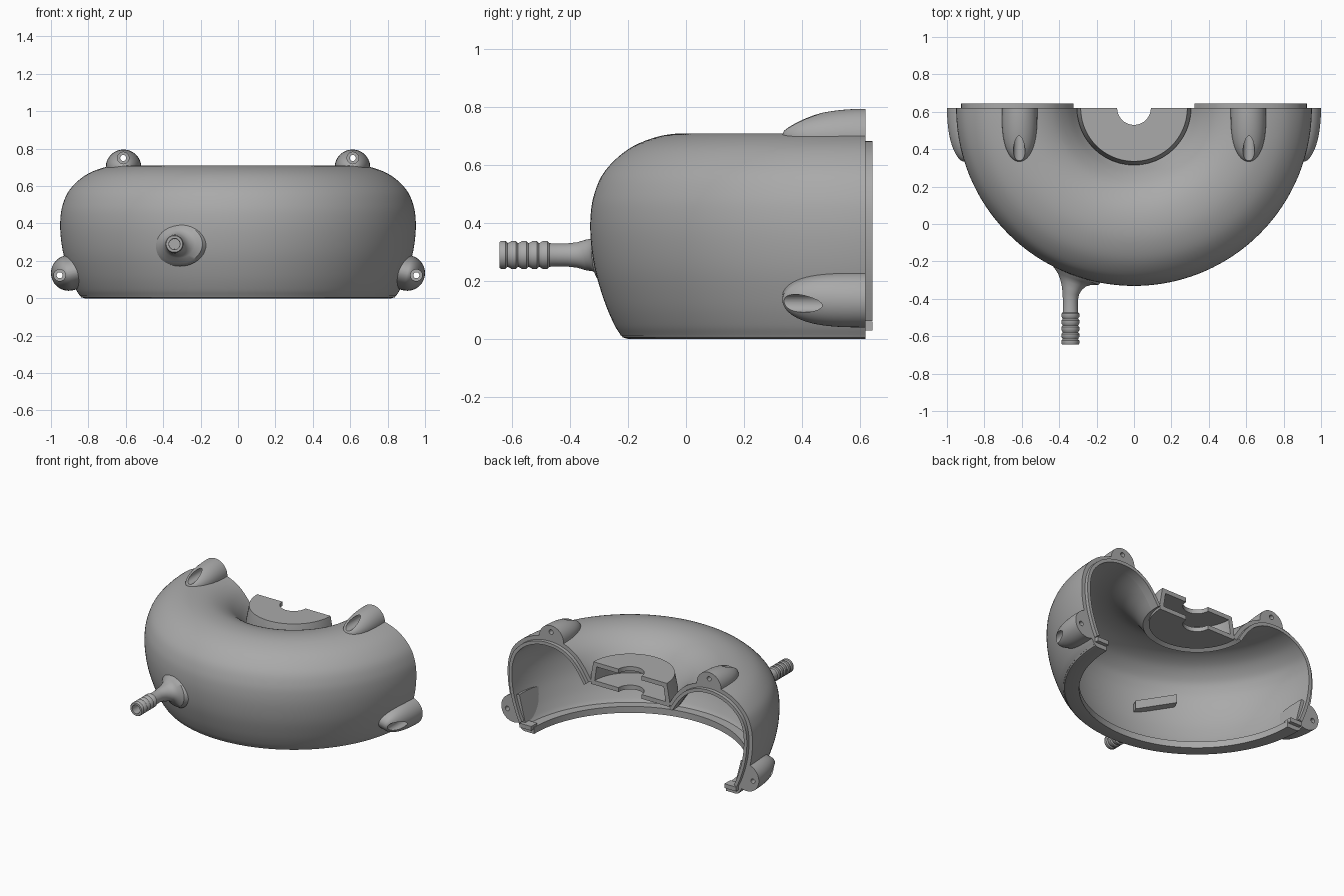
import bpy, bmesh
from math import sin, cos, pi, sqrt, radians
from mathutils import Vector

cube = bpy.data.objects.get("Cube")
if cube:
    bpy.data.objects.remove(cube, do_unlink=True)

BACK = 0.62          # open rear plane, which also holds the axis of the shell
grey = bpy.data.materials.new("grey_plastic")
grey.use_nodes = True
grey.diffuse_color = (0.4, 0.4, 0.4, 1)
grey.node_tree.nodes["Principled BSDF"].inputs["Base Color"].default_value = (0.4, 0.4, 0.4, 1)


def loft(name, rings, closed=False):
    """Skin closed rings of points, with end caps unless the loft is a loop."""
    bm = bmesh.new()
    loops = [[bm.verts.new(p) for p in ring] for ring in rings]
    pairs = list(zip(loops, loops[1:]))
    if closed:
        pairs.append((loops[-1], loops[0]))
    else:
        bm.faces.new(loops[0])
        bm.faces.new(loops[-1])
    for a, b in pairs:
        n = len(a)
        for i in range(n):
            j = (i + 1) % n
            bm.faces.new((a[i], a[j], b[j], b[i]))
    bmesh.ops.recalc_face_normals(bm, faces=bm.faces)
    mesh = bpy.data.meshes.new(name)
    bm.to_mesh(mesh)
    bm.free()
    mesh.materials.append(grey)
    obj = bpy.data.objects.new(name, mesh)
    bpy.context.collection.objects.link(obj)
    return obj


def half_turn(name, profile, steps=96):
    """Turn an (r, z) profile through the front half circle."""
    angles = [pi + pi * i / steps for i in range(steps + 1)]
    return loft(name, [[(r * cos(a), BACK + r * sin(a), z) for r, z in profile] for a in angles])


def smooth_path(pts, sub=5):
    """Catmull-Rom curve through the points."""
    p = [Vector(q) for q in pts]
    p = [2 * p[0] - p[1]] + p + [2 * p[-1] - p[-2]]
    out = []
    for a, b, c, d in zip(p, p[1:], p[2:], p[3:]):
        for k in range(sub):
            t = k / sub
            out.append(0.5 * (2 * b + (c - a) * t + (2 * a - 5 * b + 4 * c - d) * t * t
                              + (3 * b - a - 3 * c + d) * t ** 3))
    return out + [p[-2]]


def inset(path, dist):
    """Shift an outer path towards the inside of the shell."""
    out = []
    for i, p in enumerate(path):
        d = (path[min(i + 1, len(path) - 1)] - path[max(i - 1, 0)]).normalized()
        out.append(p + Vector((-d.y, d.x)) * dist)
    return out


# Main shell: a thin half ring, open at the back and below
outer = smooth_path([(.845, .012), (.868, .05), (.9, .125), (.932, .23), (.948, .33), (.95, .42),
                     (.937, .5), (.9, .58), (.82, .655), (.72, .698), (.62, .71), (.52, .695),
                     (.43, .65), (.36, .58), (.3, .49)])
shell = half_turn("shell", outer + inset(outer, .05)[::-1])

# Inward flange round the bottom edge
half_turn("bottom_flange", [(.745, 0), (.82, 0), (.838, .005), (.847, .018), (.85, .045), (.745, .045)])

# Hollow hub drum with a shaft notch through both plates
half_turn("hub", [(.09, .63), (.285, .63), (.305, .52), (.305, .47), (.09, .47),
                  (.09, .5), (.275, .5), (.26, .6), (.09, .6)], 64)

# Locating lip standing proud of the rear plane, one per side
lip_outer, lip_inner = inset(outer, .027), inset(outer, .05)
strip = [(a, b) for a, b in zip(lip_outer, lip_inner) if a.y > .055]
section = [a for a, b in strip] + [b for a, b in strip][::-1]
for side, label in ((1, "left"), (-1, "right")):
    loft("lip_" + label, [[(side * p.x, y, p.y) for p in section] for y in (.58, .645)])
    # Small foot of the lip on the bottom flange
    loft("lip_foot_" + label, [[(side * x, y, z) for x, z in
                                ((.75, .03), (.84, .03), (.84, .06), (.75, .06))] for y in (.58, .645)])


def rod(name, x, z, y0, y1, radius):
    ring = [2 * pi * i / 32 for i in range(32)]
    return loft(name, [[(x + radius * cos(a), y, z + radius * sin(a)) for a in ring] for y in (y0, y1)])


def boss(name, x, z, side, tilt, depth):
    """Domed screw boss tapering to the front, with a screw pocket and hole."""
    out = Vector((side * cos(tilt), 0, sin(tilt)))
    across = Vector((-out.z, 0, out.x))
    root = Vector((side * x, 0, z))
    rings = []
    for i in range(25):
        t = sin(i / 24 * pi / 2) * .999
        w, h = .095 * sqrt(1 - t ** 3), .095 * sqrt(1 - t * t)
        ring = [root + across * w * cos(u) + out * h * sin(u) for u in [pi * k / 24 for k in range(25)]]
        ring += [root - across * w - out * depth, root + across * w - out * depth]
        rings.append([p + Vector((0, BACK - .287 * t, 0)) for p in ring])
    obj = loft(name, rings)
    c = root + out * .05
    for label, y0, y1, radius in (("pocket", .2, .55, .031), ("hole", .5, .7, .016)):
        cutter = rod(name + "_" + label + "_cutter", c.x, c.z, y0, y1, radius)
        cutter.hide_render = True
        cutter.hide_set(True)
        mod = obj.modifiers.new(label, "BOOLEAN")
        mod.operation = "DIFFERENCE"
        mod.solver = "EXACT"
        mod.object = cutter
    # Bake the cuts and drop the cutters
    bpy.context.view_layer.update()
    baked = bpy.data.meshes.new_from_object(obj.evaluated_get(bpy.context.evaluated_depsgraph_get()))
    cutters = [m.object for m in obj.modifiers]
    obj.modifiers.clear()
    obj.data = baked
    for cutter in cutters:
        bpy.data.objects.remove(cutter, do_unlink=True)


for side, label in ((1, "left"), (-1, "right")):
    boss("top_boss_" + label, .612, .7, side, radians(88), .02)
    boss("side_boss_" + label, .905, .135, side, radians(-14), .07)

# Hose nozzle: bore, barbed end, neck, and a flare that leans onto the wall
NX, NZ = -.34, .29
stations = [(-.36, .028, 0, 0), (-.645, .03, 0, 0)]
for i in range(5):
    y = -.645 + i * .036
    stations += [(y, .044, 0, 0), (y + .006, .048, 0, 0), (y + .022, .048, 0, 0), (y + .029, .041, 0, 0)]
stations += [(-.46, .04, 0, 0), (-.41, .04, 0, 0), (-.375, .044, .002, .05), (-.345, .053, .008, .15),
             (-.318, .067, .014, .25), (-.295, .088, .022, .35), (-.278, .12, .03, .4), (-.25, .14, .03, .4)]
nozzle_rings = []
for y, r, shift, lean in stations:
    ring = [2 * pi * k / 40 for k in range(40)]
    nozzle_rings.append([(NX + shift + r * cos(a), y - lean * r * cos(a), NZ + .85 * r * sin(a) if r > .06
                          else NZ + r * sin(a)) for a in ring])
loft("hose_nozzle", nozzle_rings)

# Flat inlet duct running along the inner wall
duct = []
for p in (Vector((-.2, -.235, .32)), Vector((-.45, -.125, .41))):
    along, up = Vector((.4, .92, 0)) * .03, Vector((0, 0, .03))
    duct.append([p - along - up, p + along - up, p + along + up, p - along + up])
loft("inlet_duct", duct)

# Smooth shading that keeps the edges sharp
for obj in bpy.context.view_layer.objects:
    obj.select_set(obj.type == "MESH" and grey.name in obj.data.materials)
bpy.context.view_layer.objects.active = shell
bpy.ops.object.shade_smooth_by_angle(angle=radians(35))
